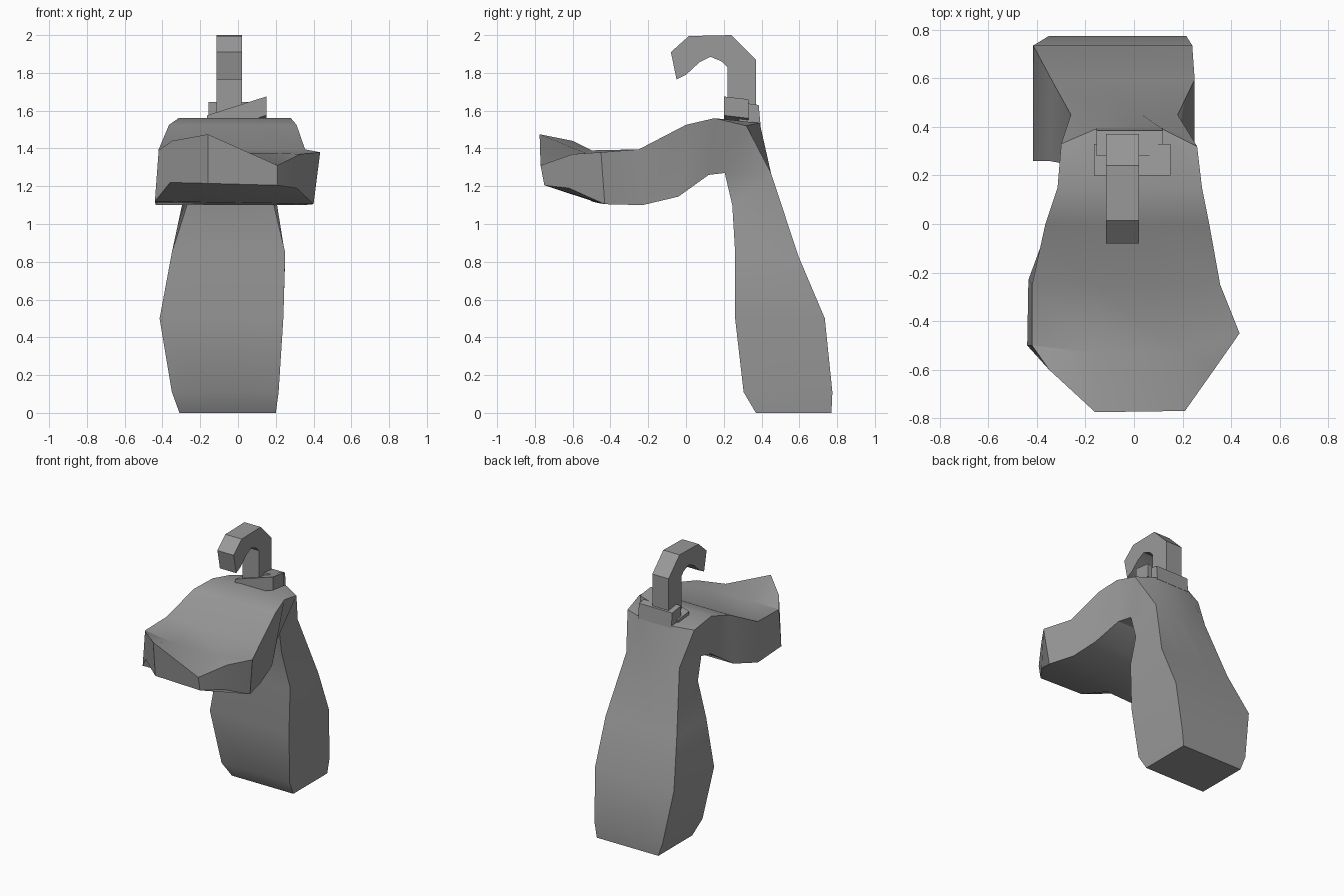
import bpy
import bmesh
import math

default = bpy.data.objects.get("Cube")
if default:
    bpy.data.objects.remove(default, do_unlink=True)

grey = bpy.data.materials.new("plain grey")
grey.use_nodes = True
colour = (0.32, 0.32, 0.32, 1.0)
grey.diffuse_color = colour
grey.node_tree.nodes["Principled BSDF"].inputs["Base Color"].default_value = colour


def finish(name, bm):
    """Turn a bmesh into a named object with smooth shading and crisp edges."""
    bmesh.ops.recalc_face_normals(bm, faces=bm.faces[:])
    mesh = bpy.data.meshes.new(name)
    bm.to_mesh(mesh)
    bm.free()
    mesh.materials.append(grey)
    obj = bpy.data.objects.new(name, mesh)
    bpy.context.collection.objects.link(obj)
    bpy.ops.object.select_all(action="DESELECT")
    obj.select_set(True)
    bpy.context.view_layer.objects.active = obj
    bpy.ops.object.shade_smooth_by_angle(angle=math.radians(25))
    return obj


def row(right, left, y, z):
    """Four points straight across the body at one height and depth."""
    step = (left - right) / 3
    return [(right + step * i, y, z) for i in range(4)]


def loft(name, sections):
    """Skin a chain of (outer row, inner row) sections and cap both ends."""
    bm = bmesh.new()
    rings = [[bm.verts.new(p) for p in outer + inner[::-1]] for outer, inner in sections]
    count = len(rings[0])
    for a, b in zip(rings, rings[1:]):
        for i in range(count):
            j = (i + 1) % count
            bm.faces.new((a[i], a[j], b[j], b[i]))
    for ring in (rings[0], rings[-1]):
        for i in range(count // 2 - 1):
            bm.faces.new((ring[i], ring[i + 1], ring[count - 2 - i], ring[count - 1 - i]))
    return finish(name, bm)


def extrude_profile(name, profile, right, left, rise=0.0):
    """Extrude a (y, z) outline across x, optionally rising toward the left."""
    bm = bmesh.new()
    a = [bm.verts.new((right, y, z)) for y, z in profile]
    b = [bm.verts.new((left, y, z + rise)) for y, z in profile]
    bm.faces.new(a)
    bm.faces.new(b[::-1])
    for i in range(len(a)):
        j = (i + 1) % len(a)
        bm.faces.new((a[i], a[j], b[j], b[i]))
    return finish(name, bm)


# Shoulder with chamfered rear corners
shoulder = [(-0.30, 0.33, 1.52), (-0.16, 0.39, 1.535), (0.12, 0.39, 1.535), (0.26, 0.32, 1.52)]
# Overhanging front: widest band, then the uneven rim
brow_top = [(-0.42, -0.5, 1.39), (-0.16, -0.53, 1.375), (0.2, -0.53, 1.375), (0.435, -0.45, 1.38)]
brow_base = [(-0.44, -0.5, 1.12), (-0.16, -0.48, 1.115), (0.2, -0.46, 1.11), (0.4, -0.43, 1.105)]
rim_top = [(-0.35, -0.6, 1.44), (-0.16, -0.775, 1.475), (0.21, -0.77, 1.31), (0.33, -0.6, 1.37)]
rim_base = [(-0.36, -0.58, 1.22), (-0.16, -0.75, 1.215), (0.21, -0.75, 1.205), (0.31, -0.62, 1.19)]

# Body: leaning leg, shoulder, arched arm and overhang
loft("body", [
    (row(-0.31, 0.2, 0.77, 0), row(-0.31, 0.2, 0.37, 0)),
    (row(-0.35, 0.215, 0.775, 0.11), row(-0.35, 0.215, 0.305, 0.11)),
    (row(-0.415, 0.24, 0.735, 0.5), row(-0.415, 0.24, 0.26, 0.5)),
    (row(-0.34, 0.25, 0.595, 0.83), row(-0.35, 0.25, 0.26, 0.85)),
    (row(-0.26, 0.18, 0.45, 1.27), row(-0.27, 0.19, 0.245, 1.1)),
    (shoulder, row(-0.27, 0.2, 0.205, 1.27)),
    (row(-0.315, 0.28, 0.15, 1.56), row(-0.29, 0.24, 0.12, 1.26)),
    (row(-0.365, 0.31, 0, 1.525), row(-0.365, 0.31, -0.04, 1.145)),
    (row(-0.42, 0.355, -0.25, 1.395), row(-0.435, 0.35, -0.23, 1.1)),
    (brow_top, brow_base),
    (rim_top, rim_base),
])

# Hook and the two plates it stands on
extrude_profile("hook", [
    (0.22, 1.56), (0.22, 1.83), (0.19, 1.86), (0.13, 1.885), (0.07, 1.855),
    (0.0, 1.79), (-0.05, 1.765), (-0.08, 1.91), (0.015, 1.995), (0.24, 2.0),
    (0.37, 1.87), (0.37, 1.56)], -0.115, 0.02)
extrude_profile("front_plate", [(0.2, 1.475), (0.2, 1.575), (0.33, 1.56), (0.33, 1.46)],
                -0.165, 0.15, rise=0.1)
extrude_profile("rear_plate", [(0.28, 1.5), (0.28, 1.645), (0.385, 1.63), (0.395, 1.52)],
                -0.155, 0.12)
